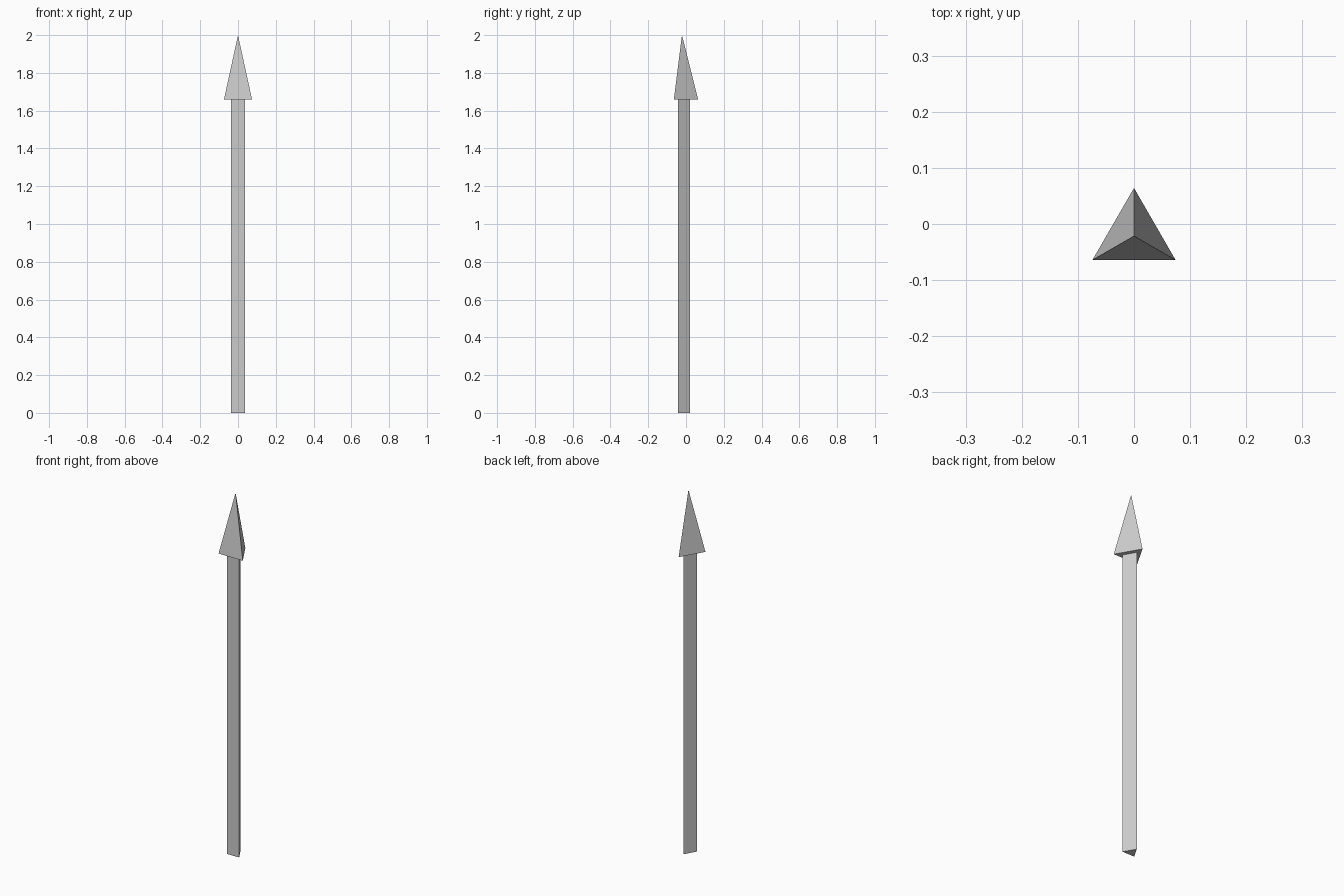
import bpy
import bmesh
from math import sin, cos, tau

if "Cube" in bpy.data.objects:
    bpy.data.objects.remove(bpy.data.objects["Cube"])

CENTRE_Y = -0.0214  # the arrow's axis, so the triangle's bounds centre on y = 0


def triangle(bm, radius, z):
    """Ring of three vertices with one corner pointing to the back (+y)."""
    return [bm.verts.new((-radius * sin(i * tau / 3),
                          CENTRE_Y + radius * cos(i * tau / 3), z))
            for i in range(3)]


def finish(name, bm):
    bmesh.ops.recalc_face_normals(bm, faces=bm.faces)
    mesh = bpy.data.meshes.new(name)
    bm.to_mesh(mesh)
    bm.free()
    bpy.context.collection.objects.link(bpy.data.objects.new(name, mesh))


# Shaft: three-sided prism
bm = bmesh.new()
base = bm.faces.new(triangle(bm, 0.0425, 0))
top = bmesh.ops.extrude_face_region(bm, geom=[base], use_keep_orig=True)["geom"]
bmesh.ops.translate(bm, vec=(0, 0, 1.66),
                    verts=[v for v in top if isinstance(v, bmesh.types.BMVert)])
finish("arrow_shaft", bm)

# Head: three-sided pyramid
bm = bmesh.new()
ring = triangle(bm, 0.0856, 1.66)
tip = bm.verts.new((0, CENTRE_Y, 2))
bm.faces.new(ring)
for i in range(3):
    bm.faces.new((ring[i], ring[(i + 1) % 3], tip))
finish("arrow_head", bm)
